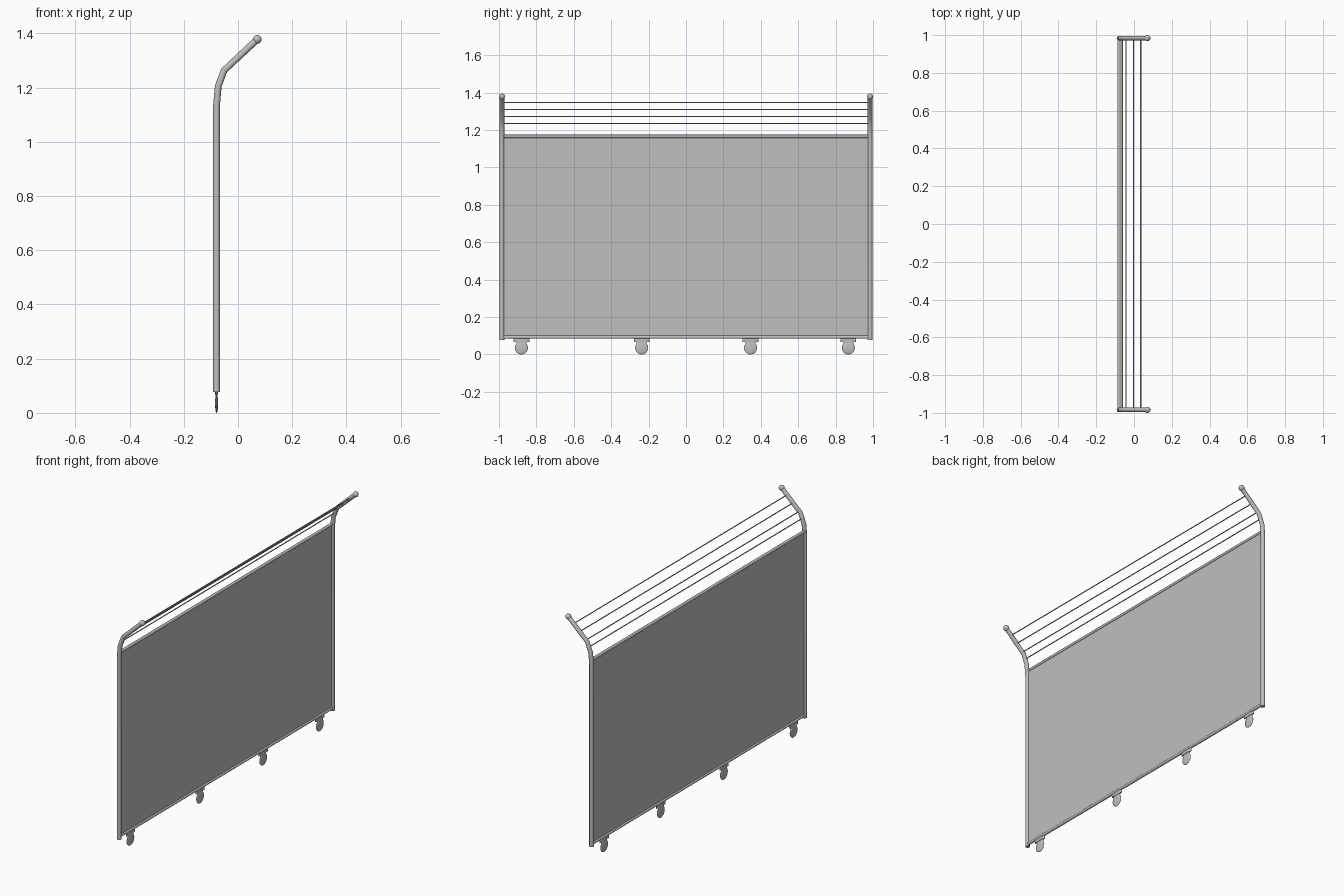
import bpy
import math
from mathutils import Vector

cube = bpy.data.objects.get("Cube")
if cube:
    bpy.data.objects.remove(cube, do_unlink=True)

grey = bpy.data.materials.new("satin_grey")
grey.use_nodes = True
colour = (0.52, 0.52, 0.52, 1)
grey.diffuse_color = colour
grey.node_tree.nodes["Principled BSDF"].inputs["Base Color"].default_value = colour

POST_X, POST_Y = -0.079, 0.984


def finish(name, smooth=True):
    ob = bpy.context.object
    ob.name = name
    ob.data.materials.clear()
    ob.data.materials.append(grey)
    bpy.ops.object.transform_apply(location=False, rotation=False, scale=True)
    if smooth:
        bpy.ops.object.shade_smooth_by_angle(angle=math.radians(40))
    return ob


def box(name, loc, size):
    bpy.ops.mesh.primitive_cube_add(size=1, location=loc)
    bpy.context.object.scale = size
    return finish(name, False)


def cylinder(name, loc, radius, depth, rot=(0, 0, 0), scale=(1, 1, 1)):
    bpy.ops.mesh.primitive_cylinder_add(vertices=20, radius=radius, depth=depth,
                                        location=loc, rotation=rot)
    bpy.context.object.scale = scale
    return finish(name)


def ball(name, loc, radius, scale=(1, 1, 1)):
    bpy.ops.mesh.primitive_uv_sphere_add(segments=24, ring_count=16,
                                         radius=radius, location=loc)
    bpy.context.object.scale = scale
    return finish(name)


def bar(name, x, z, radius):
    return cylinder(name, (x, 0, z), radius, 2 * POST_Y, (math.pi / 2, 0, 0))


# Bent end posts with ball tips
path = [(POST_X, 0.077), (POST_X, 1.135), (-0.073, 1.205),
        (-0.051, 1.264), (0.071, 1.378)]
for side, y in (("front", -POST_Y), ("back", POST_Y)):
    curve = bpy.data.curves.new(side + "_post", "CURVE")
    curve.dimensions = "3D"
    curve.bevel_depth = 0.0125
    curve.bevel_resolution = 4
    curve.use_fill_caps = True
    spline = curve.splines.new("POLY")
    spline.points.add(len(path) - 1)
    for point, (x, z) in zip(spline.points, path):
        point.co = (x, y, z, 1)
    post = bpy.data.objects.new(side + "_post", curve)
    bpy.context.collection.objects.link(post)
    bpy.ops.object.select_all(action="DESELECT")
    post.select_set(True)
    bpy.context.view_layer.objects.active = post
    bpy.ops.object.convert(target="MESH")
    finish(side + "_post")
    ball(side + "_post_tip", (path[-1][0], y, path[-1][1]), 0.016)

# Panel and its rails
box("panel", (POST_X, 0, 0.63), (0.005, 2 * POST_Y - 0.01, 1.07))
bar("top_rail", POST_X, 1.166, 0.0085)
bar("bottom_rail", POST_X, 0.092, 0.0085)

# Wires strung between the bent post tops
for i, (x, z) in enumerate([(-0.062, 1.235), (-0.043, 1.271),
                            (-0.002, 1.309), (0.036, 1.346)]):
    bar(f"wire_{i + 1}", x, z, 0.003)

# Flattened casters
for i, y in enumerate((-0.88, -0.237, 0.345, 0.868)):
    n = f"caster_{i + 1}"
    cylinder(n + "_plate", (POST_X, y, 0.076), 0.042, 0.018, scale=(0.14, 1, 1))
    cylinder(n + "_stem", (POST_X, y, 0.062), 0.027, 0.02, scale=(0.14, 1, 1))
    ball(n + "_wheel", (POST_X, y, 0.035), 0.035, (0.16, 1, 1))
